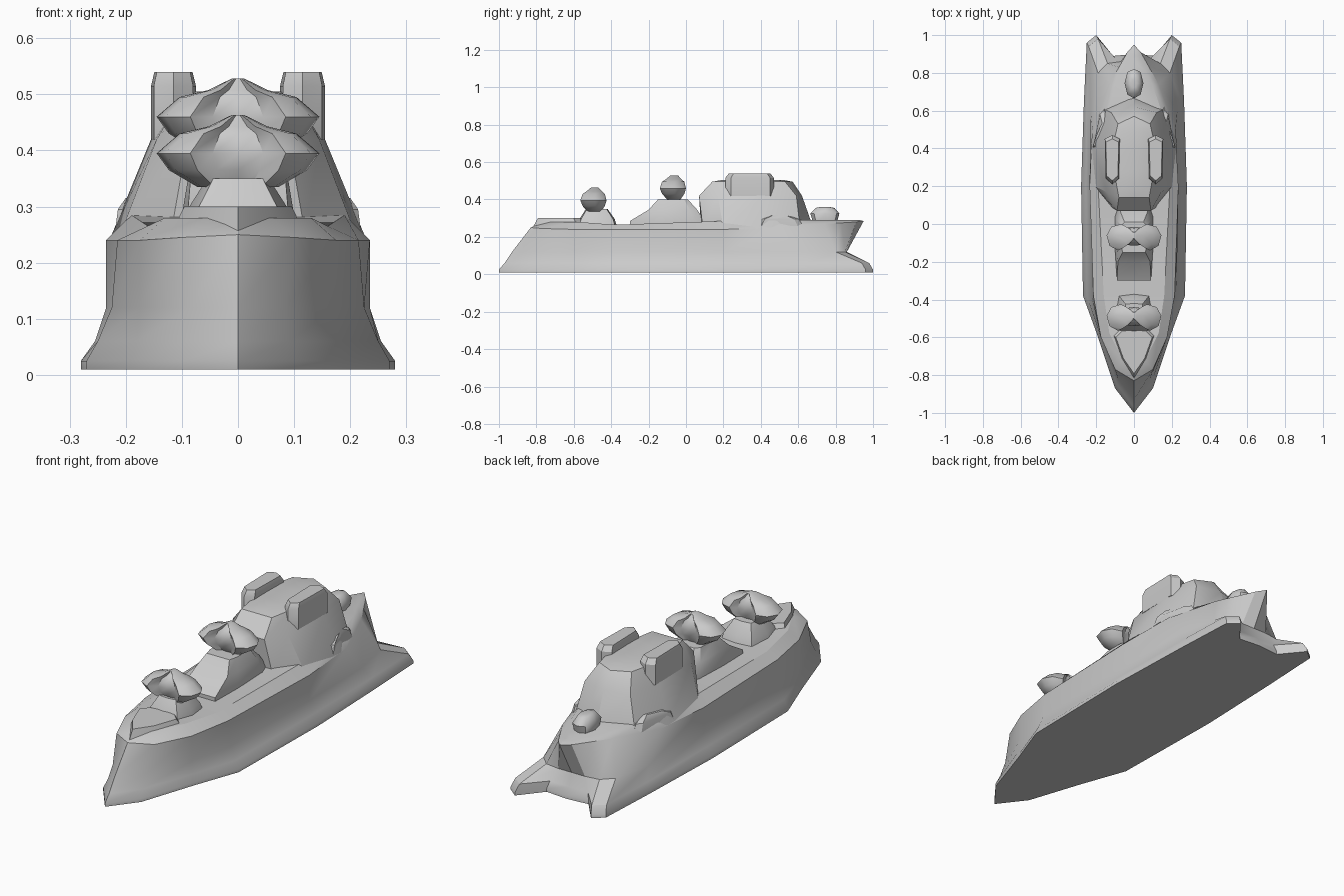
import bpy, bmesh
from math import radians

if "Cube" in bpy.data.objects:
    bpy.data.objects.remove(bpy.data.objects["Cube"])


def loft(name, rings, angle=32):
    """Skin mirrored half-outlines (first and last point on x=0), bottom to top."""
    bm = bmesh.new()
    loops = []
    for half in rings:
        full = list(half) + [(-x, y, z) for x, y, z in reversed(half[1:-1])]
        loops.append([bm.verts.new(p) for p in full])
    n = len(loops[0])
    for a, b in zip(loops, loops[1:]):
        for i in range(n):
            j = (i + 1) % n
            bm.faces.new((a[i], a[j], b[j], b[i]))
    caps = [bm.faces.new(loops[0][::-1]), bm.faces.new(loops[-1])]
    bmesh.ops.triangulate(bm, faces=caps)
    bmesh.ops.recalc_face_normals(bm, faces=bm.faces)
    me = bpy.data.meshes.new(name)
    bm.to_mesh(me)
    bm.free()
    ob = bpy.data.objects.new(name, me)
    bpy.context.collection.objects.link(ob)
    bpy.ops.object.select_all(action='DESELECT')
    ob.select_set(True)
    bpy.context.view_layer.objects.active = ob
    bpy.ops.object.shade_smooth_by_angle(angle=radians(angle))
    return ob


def flat(pts, z):
    return [(x, y, z) for x, y in pts]


def scaled(pts, s, cy, z, sy=None):
    sy = s if sy is None else sy
    return [(x * s, cy + y * sy, z) for x, y in pts]


# hull: wide swallow-tailed foot, deck pointed at both ends
foot = [(0, -1), (.1, -.87), (.19, -.6), (.27, -.38), (.28, .2),
        (.265, .65), (.25, .96), (.2, 1), (.11, .89), (0, .9)]
chine = [(0, -.97), (.09, -.85), (.18, -.6), (.25, -.38), (.255, .2),
         (.25, .65), (.24, .94), (.19, .98), (.1, .88), (0, .88)]
waist = [(0, -.93), (.085, -.82), (.175, -.6), (.225, -.38), (.235, .2),
         (.23, .6), (.19, .8), (.14, .85), (.07, .86), (0, .86)]
gunwale = [(0, -.83, .25), (.1, -.77, .245), (.175, -.6, .24), (.215, -.38, .24),
           (.235, .2, .24), (.22, .5, .25), (.13, .74, .27), (.08, .83, .275),
           (.035, .91, .28), (0, .95, .285)]
deck = [(0, -.78, .275), (.06, -.72, .28), (.13, -.58, .28), (.16, -.38, .265),
        (.19, .2, .285), (.18, .5, .29), (.1, .73, .29), (.06, .81, .29),
        (.025, .89, .29), (0, .93, .29)]
loft("hull", [flat(foot, .01), flat(foot, .025), flat(chine, .06),
              flat(waist, .12), gunwale, deck])

# raised foredeck
bow = [(0, -.82), (.07, -.72), (.12, -.58), (.08, -.54), (0, -.53)]
loft("foredeck", [flat(bow, .25), scaled(bow, .8, -.136, .3)])

# cabin: flared skirt, shoulder and narrow roof
skirt = [(0, .08), (.12, .09), (.21, .2), (.225, .45), (.16, .61), (0, .68)]
shoulder = [(0, .07), (.09, .07), (.145, .17), (.155, .42), (.12, .59), (0, .62)]
roof = [(0, .14), (.08, .14), (.1, .25), (.11, .42), (.085, .53), (0, .57)]
loft("cabin", [flat(skirt, .25), flat(shoulder, .42), flat(roof, .495),
               scaled(roof, .75, .09, .505)])

# paired roof pods, one lofted shape mirrored across the centre
pod = loft("roof_pod", [scaled([(0, -.13), (.035, -.1), (.04, .11), (0, .13)], s, .34, z)
                        for s, z in ((1, .42), (1, .515), (.85, .54))])
for v in pod.data.vertices:
    v.co.x += .115
m = pod.modifiers.new("mirror", 'MIRROR')
m.use_clip = False

# low bulwarks beside the cabin
rail = loft("side_bulwark", [scaled([(0, -.14), (.03, -.1), (.025, .1), (0, .13)], s, .5, z)
                             for s, z in ((1, .25), (.8, .295), (.35, .315))])
for v in rail.data.vertices:
    v.co.x += .19 - .03 * (v.co.y > .5)
rail.modifiers.new("mirror", 'MIRROR')

# middle plinth sloping up towards the second turret
plinth = [(0, -.3), (.09, -.3), (.1, -.14), (.1, .04), (.08, .1), (0, .1)]
plinth_mid = [(0, -.2), (.085, -.2), (.09, -.13), (.09, .02), (.07, .06), (0, .06)]
plinth_top = [(0, -.15), (.06, -.15), (.07, -.11), (.07, -.01), (.05, .01), (0, .01)]
loft("middle_plinth", [flat(plinth, .26), flat(plinth, .285),
                       flat(plinth_mid, .345), flat(plinth_top, .40)])

# forward turret base
base = [(0, -.1), (.08, -.09), (.1, 0), (.08, .1), (0, .11)]
loft("forward_turret_base", [scaled(base, 1, -.48, .26), scaled(base, .9, -.48, .295),
                             scaled(base, .55, -.48, .35)])

# two-lobed turret heads with a small peak
head = [(0, -.055), (.045, -.05), (.085, -.08), (.13, -.055), (.145, 0),
        (.12, .045), (.07, .06), (.04, .04), (0, .045)]
for name, y, z in (("forward_turret_head", -.485, .335), ("middle_turret_head", -.06, .4)):
    loft(name, [scaled(head, .5, y, z), scaled(head, .85, y, z + .03),
                scaled(head, 1, y, z + .06), scaled(head, .72, y, z + .095, .85),
                scaled(head, .36, y, z + .108, .6),
                scaled(head, .08, y, z + .128, .3)], 45)

# small stern dome
dome = [(0, -.08), (.035, -.06), (.05, 0), (.035, .06), (0, .075)]
loft("stern_dome", [scaled(dome, .8, .745, .27), scaled(dome, 1, .745, .325),
                    scaled(dome, .65, .745, .355), scaled(dome, .3, .745, .36)], 45)
